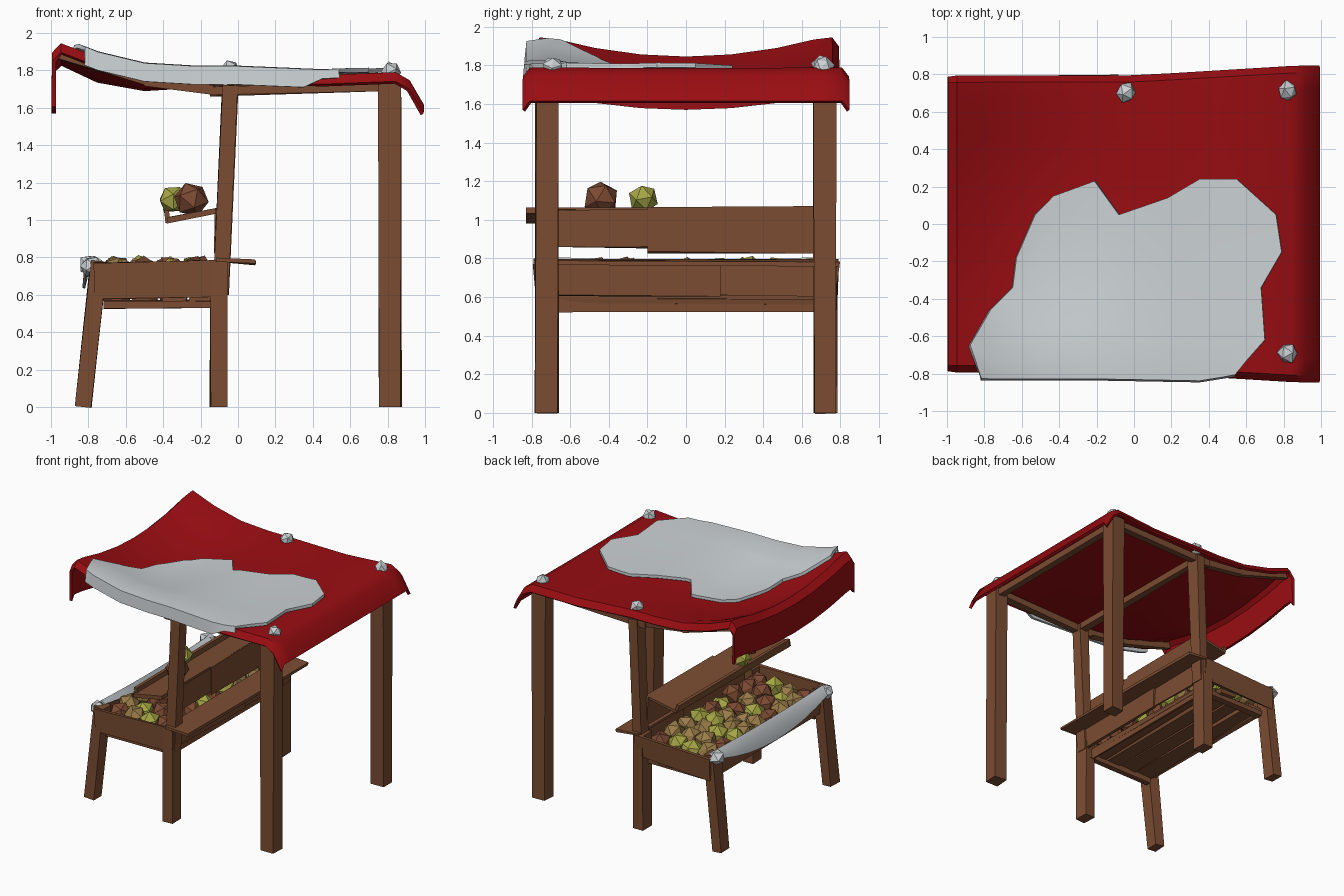
import bpy, bmesh, random
from mathutils import Vector

random.seed(4)
if "Cube" in bpy.data.objects:
    bpy.data.objects.remove(bpy.data.objects["Cube"])


def material(name, rgb):
    m = bpy.data.materials.new(name)
    m.use_nodes = True
    m.diffuse_color = (*rgb, 1)
    m.node_tree.nodes["Principled BSDF"].inputs["Base Color"].default_value = (*rgb, 1)
    return m


WOOD = material("brown wood", (0.2, 0.073, 0.032))
RED = material("red canvas", (0.32, 0.004, 0.006))
CLOTH = material("pale cloth", (0.6, 0.64, 0.66))
FRUIT = [material("russet fruit", (0.2, 0.067, 0.032)),
         material("green fruit", (0.38, 0.38, 0.06)),
         material("tan fruit", (0.32, 0.2, 0.065))]


def finish(name, bm, mat):
    bmesh.ops.recalc_face_normals(bm, faces=bm.faces)
    me = bpy.data.meshes.new(name)
    bm.to_mesh(me)
    bm.free()
    me.materials.append(mat)
    ob = bpy.data.objects.new(name, me)
    bpy.context.collection.objects.link(ob)
    return ob


def beam(name, a, b, w, d, side=(1, 0, 0), rough=0.006):
    """Rough-sawn timber from a to b; w is measured along side, d across it."""
    a, b, side = Vector(a), Vector(b), Vector(side)
    run = (b - a).normalized()
    u = (side - run * side.dot(run)).normalized()
    v = run.cross(u)
    bm = bmesh.new()
    bmesh.ops.create_cube(bm, size=1)
    for vert in bm.verts:
        c = vert.co.copy()
        jig = Vector([random.uniform(-rough, rough) for _ in range(3)])
        vert.co = a.lerp(b, c.z + 0.5) + u * c.x * w + v * c.y * d
        vert.co += jig - run * jig.dot(run)
    return finish(name, bm, WOOD)


def lump(name, pos, r, mat, rough):
    bm = bmesh.new()
    bmesh.ops.create_icosphere(bm, subdivisions=1, radius=r)
    for v in bm.verts:
        v.co *= random.uniform(1 - rough, 1 + rough)
    ob = finish(name, bm, mat)
    ob.location = pos
    ob.rotation_euler = [random.uniform(0, 6) for _ in range(3)]


# Posts, legs and roof rails, one set per end
for end, s in (("front", -1), ("back", 1)):
    y = 0.72 * s
    beam(end + "_tall_post", (0.815, y, 0), (0.81, y, 1.75), 0.115, 0.115)
    beam(end + "_middle_leg", (-0.105, y, 0), (-0.105, y, 0.78), 0.09, 0.12)
    beam(end + "_middle_post", (-0.09, y * 0.99, 0.6), (-0.042, y * 0.99, 1.72), 0.08, 0.1)
    beam(end + "_crate_leg", (-0.827, y, 0), (-0.745, y, 0.78), 0.085, 0.11)
    beam(end + "_roof_rail", (-0.15, y, 1.69), (0.83, y, 1.72), 0.06, 0.05, (0, 1, 0))
    beam(end + "_rail_inner", (-0.06, y, 1.69), (-0.5, y, 1.745), 0.05, 0.05, (0, 1, 0))
    beam(end + "_rail_outer", (-0.48, y, 1.74), (-0.95, y, 1.885), 0.05, 0.05, (0, 1, 0))
    beam(end + "_crate_end", (-0.77, y * 1.075, 0.675), (-0.08, y * 1.075, 0.69), 0.18, 0.025, (0, 0, 1), 0.012)
    beam(end + "_crate_bearer", (-0.72, y * 0.95, 0.55), (-0.1, y * 0.95, 0.55), 0.04, 0.05, (0, 0, 1))
for name, x in (("middle", -0.04), ("tall", 0.81)):
    beam(name + "_cross_rail", (x, -0.72, 1.695), (x, 0.72, 1.695), 0.06, 0.05)

# Crate floor planks and long sides
for i in range(4):
    x = -0.65 + i * 0.155
    beam("floor_plank", (x, -0.72 + random.uniform(-0.03, 0.05), 0.585),
         (x, 0.72 + random.uniform(-0.05, 0.03), 0.585), 0.14, 0.025, rough=0.012)
beam("crate_bearer_back", (-0.13, -0.72, 0.565), (-0.13, 0.72, 0.565), 0.03, 0.08)
beam("crate_side_outer", (-0.765, -0.75, 0.675), (-0.765, 0.75, 0.675), 0.025, 0.17, rough=0.012)
beam("crate_side_inner_a", (-0.07, -0.78, 0.69), (-0.07, 0.18, 0.69), 0.025, 0.17, rough=0.01)
beam("crate_side_inner_b", (-0.075, 0.16, 0.695), (-0.075, 0.78, 0.695), 0.025, 0.17, rough=0.01)

# Counter plank, back board and tilted display shelf
beam("counter_plank", (-0.01, -0.79, 0.785), (-0.01, 0.79, 0.78), 0.21, 0.022, (1, 0, -0.07))
beam("back_board_a", (-0.115, -0.68, 0.955), (-0.115, -0.18, 0.955), 0.022, 0.2, rough=0.01)
beam("back_board_b", (-0.11, -0.2, 0.95), (-0.11, 0.68, 0.95), 0.022, 0.235, rough=0.008)
beam("display_shelf", (-0.25, -0.83, 1.025), (-0.25, 0.67, 1.03), 0.27, 0.025, (1, 0, 0.2))
beam("display_lip", (-0.38, -0.8, 1.02), (-0.38, 0.66, 1.025), 0.025, 0.06, (1, 0, 0.2))

# Produce
for i in range(4):
    for j in range(9):
        lump("crate_fruit", (-0.66 + i * 0.145 + random.uniform(-0.02, 0.02),
                             -0.62 + j * 0.155 + random.uniform(-0.02, 0.02),
                             random.uniform(0.69, 0.73)), 0.088, random.choice(FRUIT), 0.08)
lump("shelf_fruit_large", (-0.25, -0.44, 1.11), 0.095, FRUIT[0], 0.05)
lump("shelf_fruit_small", (-0.35, -0.22, 1.11), 0.078, FRUIT[1], 0.05)

# Awning: long profile at the edges (z_edge) and along the sagging middle (z_mid)
PROFILE = [  # x, z_edge, z_mid
    (-0.985, 1.65, 1.57), (-0.985, 1.89, 1.8), (-0.945, 1.935, 1.835),
    (-0.75, 1.86, 1.745), (-0.5, 1.8, 1.7), (-0.25, 1.785, 1.715),
    (-0.04, 1.785, 1.75), (0.2, 1.775, 1.745), (0.45, 1.765, 1.75),
    (0.84, 1.78, 1.775), (0.91, 1.74, 1.735), (0.985, 1.61, 1.61)]
ACROSS = (-1, -0.96, -0.85, -0.6, -0.3, 0, 0.3, 0.6, 0.85, 0.96, 1)


def half_width(x):
    return 0.785 + 0.055 * max(0, min(1, x / 0.9))


def blend(z_edge, z_mid, t):
    sag = max(0, 1 - (t / 0.9) ** 2)
    drop = 0.045 if abs(t) >= 0.99 else 0
    return z_edge + (z_mid - z_edge) * sag - drop


def roof_z(x, y):
    t = max(-0.97, min(0.97, y / half_width(x)))
    for (x0, e0, m0), (x1, e1, m1) in zip(PROFILE[2:], PROFILE[3:]):
        if x <= x1:
            break
    k = max(0, min(1, (x - x0) / (x1 - x0)))
    return blend(e0 + (e1 - e0) * k, m0 + (m1 - m0) * k, t)


def smooth_sheet(ob, thickness):
    mod = ob.modifiers.new("thickness", "SOLIDIFY")
    mod.thickness = thickness
    mod.offset = 0
    bpy.ops.object.select_all(action="DESELECT")
    ob.select_set(True)
    bpy.context.view_layer.objects.active = ob
    bpy.ops.object.modifier_apply(modifier=mod.name)
    bpy.ops.object.shade_smooth_by_angle(angle=0.6)


bm = bmesh.new()
rows = [[bm.verts.new((x, t * half_width(x), blend(e, m, t))) for t in ACROSS]
        for x, e, m in PROFILE]
for r0, r1 in zip(rows, rows[1:]):
    for k in range(len(ACROSS) - 1):
        bm.faces.new((r0[k], r1[k], r1[k + 1], r0[k + 1]))
smooth_sheet(finish("awning", bm, RED), 0.022)

# Patch cloth: outline cut on the awning's grid, draped, with a hanging front hem
OUTLINE = [(-0.82, -0.82), (-0.2, -0.82), (0.35, -0.83), (0.54, -0.8), (0.7, -0.62),
           (0.68, -0.34), (0.79, -0.15), (0.76, 0.05), (0.55, 0.24), (0.35, 0.24),
           (0.18, 0.14), (-0.08, 0.05), (-0.21, 0.23), (-0.43, 0.15), (-0.53, 0.05),
           (-0.63, -0.18), (-0.65, -0.34), (-0.77, -0.46), (-0.88, -0.65)]
bm = bmesh.new()
bm.faces.new([bm.verts.new((x, y, 0)) for x, y in OUTLINE])
cuts = [((x, 0, 0), (1, 0, 0)) for x, _, _ in PROFILE[3:9]]
cuts += [((0, y, 0), (0, 1, 0)) for y in (-0.72, -0.55, -0.4, -0.25, -0.1, 0.05)]
for co, no in cuts:
    bmesh.ops.bisect_plane(bm, geom=bm.verts[:] + bm.edges[:] + bm.faces[:],
                           plane_co=co, plane_no=no)
for v in bm.verts:
    v.co.z = roof_z(v.co.x, v.co.y) + 0.03
hem = [e for e in bm.edges if e.is_boundary and all(v.co.y < -0.79 for v in e.verts)]
new = bmesh.ops.extrude_edge_only(bm, edges=hem)["geom"]
for v in new:
    if isinstance(v, bmesh.types.BMVert):
        v.co += Vector((0, -0.005, -0.09 if v.co.x < 0.4 else -0.04))
smooth_sheet(finish("patch_cloth", bm, CLOTH), 0.024)

# Cloth slung over the crate's outer side
bm = bmesh.new()
rows = []
for i in range(9):
    t = -1 + i / 4
    sag = 1 - t * t
    rows.append([bm.verts.new((x, 0.7 * t, z)) for x, z in (
        (-0.735, 0.78 - 0.06 * sag), (-0.765, 0.80 - 0.015 * sag),
        (-0.80, 0.77 - 0.03 * sag), (-0.815 - 0.01 * sag, 0.745 - 0.11 * sag))])
for r0, r1 in zip(rows, rows[1:]):
    for k in range(3):
        bm.faces.new((r0[k], r1[k], r1[k + 1], r0[k + 1]))
smooth_sheet(finish("crate_cloth", bm, CLOTH), 0.015)

# Cloth knots
for pos in ((0.82, 0.71, 1.79), (0.82, -0.69, 1.79), (-0.04, 0.7, 1.8)):
    lump("awning_knot", pos, 0.056, CLOTH, 0.12)
for s in (-1, 1):
    lump("crate_knot", (-0.785, 0.72 * s, 0.75), 0.065, CLOTH, 0.2)
